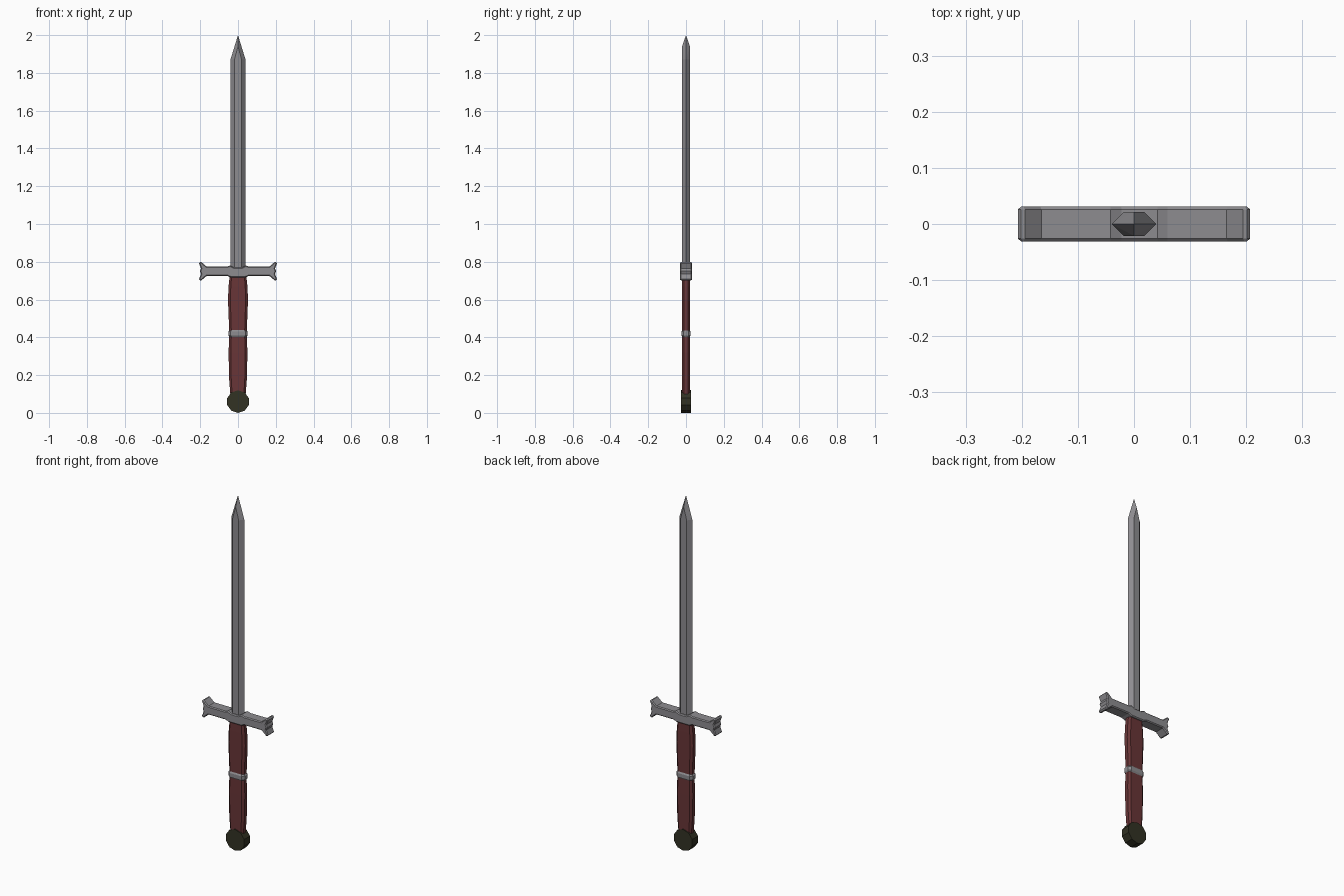
import bpy, bmesh, math

if "Cube" in bpy.data.objects:
    bpy.data.objects.remove(bpy.data.objects["Cube"])


def material(name, rgb):
    m = bpy.data.materials.new(name)
    m.diffuse_color = (*rgb, 1)
    m.use_nodes = True
    m.node_tree.nodes["Principled BSDF"].inputs["Base Color"].default_value = m.diffuse_color
    return m


steel = material("steel grey", (0.27, 0.265, 0.28))
leather = material("dark red leather", (0.14, 0.036, 0.038))
bronze = material("dark olive", (0.032, 0.032, 0.017))


def finish(name, bm, mat):
    bmesh.ops.recalc_face_normals(bm, faces=bm.faces)
    me = bpy.data.meshes.new(name)
    bm.to_mesh(me)
    bm.free()
    me.materials.append(mat)
    ob = bpy.data.objects.new(name, me)
    bpy.context.collection.objects.link(ob)
    return ob


def loft(name, section, levels, mat):
    """Stack a unit cross-section at levels of (z, half width, half depth)."""
    bm = bmesh.new()
    rings = [[bm.verts.new((x * sx, y * sy, z)) for x, y in section] for z, sx, sy in levels]
    n = len(section)
    for a, b in zip(rings, rings[1:]):
        for i in range(n):
            bm.faces.new((a[i], a[(i + 1) % n], b[(i + 1) % n], b[i]))
    bm.faces.new(rings[0][::-1])
    bm.faces.new(rings[-1])
    return finish(name, bm, mat)


def plate(name, outline, depth, mat, bevel=0):
    """Extrude an (x, z) outline through y, centred on y = 0."""
    bm = bmesh.new()
    front = [bm.verts.new((x, -depth, z)) for x, z in outline]
    back = [bm.verts.new((x, depth, z)) for x, z in outline]
    n = len(outline)
    for i in range(n):
        j = (i + 1) % n
        bm.faces.new((front[i], front[j], back[j], back[i]))
    bm.faces.new(front)
    bm.faces.new(back[::-1])
    ob = finish(name, bm, mat)
    if bevel:
        m = ob.modifiers.new("chamfer", 'BEVEL')
        m.width = bevel
        m.segments = 1
        m.limit_method = 'ANGLE'
        m.angle_limit = math.radians(80)
    return ob


# Blade: flattened hexagon section with a pointed, facetted tip
bm = bmesh.new()
W, F, D = 0.04, 0.019, 0.021
hexagon = [(-W, 0), (-F, -D), (F, -D), (W, 0), (F, D), (-F, D)]
low = [bm.verts.new((x, y, 0.74)) for x, y in hexagon]
top = [bm.verts.new((x, y, 1.87)) for x, y in hexagon]
for i in range(6):
    bm.faces.new((low[i], low[(i + 1) % 6], top[(i + 1) % 6], top[i]))
bm.faces.new(low[::-1])
tip = bm.verts.new((0, 0, 2.0))
for y, a, b in ((-D, 1, 2), (D, 4, 5)):
    apex = bm.verts.new((0, y, 1.94))
    bm.faces.new((top[a], top[b], apex))
    for s, e in ((a, (a - 1) % 6), (b, (b + 1) % 6)):
        bm.faces.new((top[s], apex, top[e]))
        bm.faces.new((apex, tip, top[e]))
finish("blade", bm, steel)

# Crossguard: bar with flared, notched ends and a low dip at the blade
half = [(0.022, 0.770), (0.042, 0.780), (0.060, 0.774), (0.165, 0.774), (0.198, 0.802),
        (0.207, 0.792), (0.196, 0.765), (0.202, 0.750), (0.196, 0.735),
        (0.207, 0.708), (0.198, 0.698), (0.165, 0.726), (0.060, 0.726), (0.040, 0.718)]
guard = half + [(-x, z) for x, z in reversed(half)]
plate("crossguard", guard, 0.031, steel, 0.005)

# Grip: chamfered box section swelling gently in two halves
octagon = [(-1, -0.5), (-0.76, -1), (0.76, -1), (1, -0.5),
           (1, 0.5), (0.76, 1), (-0.76, 1), (-1, 0.5)]
loft("grip", octagon, [(0.09, 0.040, 0.020), (0.18, 0.047, 0.021), (0.32, 0.050, 0.021),
                       (0.42, 0.046, 0.020), (0.52, 0.050, 0.021), (0.60, 0.053, 0.021),
                       (0.67, 0.050, 0.021), (0.735, 0.043, 0.020)], leather)

# Metal band around the middle of the grip
loft("grip_band", octagon, [(0.402, 0.046, 0.020), (0.410, 0.051, 0.025),
                            (0.430, 0.051, 0.025), (0.438, 0.046, 0.020)], steel)

# Pommel: ten-sided disc facing front
disc = [(0.060 * math.sin(math.tau * i / 10), 0.060 - 0.060 * math.cos(math.tau * i / 10))
        for i in range(10)]
plate("pommel", disc, 0.026, bronze)
